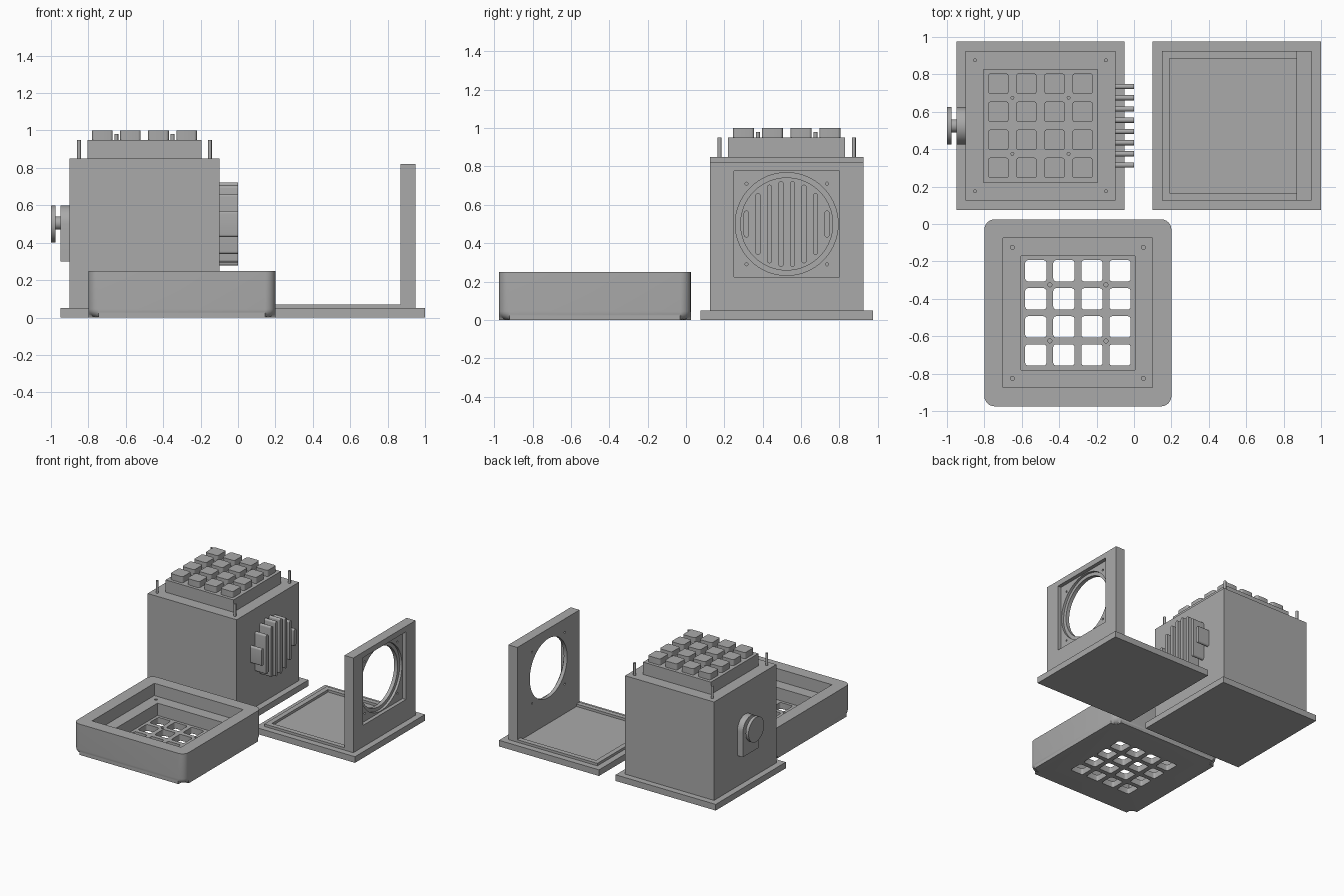
import bpy, bmesh, math
from mathutils import Vector

cube = bpy.data.objects.get("Cube")
if cube:
    bpy.data.objects.remove(cube, do_unlink=True)

GREY = bpy.data.materials.new("plain grey")
GREY.use_nodes = True
GREY.diffuse_color = (0.4, 0.4, 0.4, 1)
GREY.node_tree.nodes["Principled BSDF"].inputs["Base Color"].default_value = (0.4, 0.4, 0.4, 1)


def outline(w, h, r, r_low, seg):
    """Rounded rectangle, with its own radius for the two lower corners."""
    pts = []
    for k, (sx, sy) in enumerate([(1, 1), (-1, 1), (-1, -1), (1, -1)]):
        rad = r if sy > 0 else r_low
        steps = seg if rad > 0 else 0
        for i in range(steps + 1):
            a = math.pi / 2 * (k + i / max(steps, 1))
            p = Vector((sx * (w / 2 - rad) + rad * math.cos(a),
                        sy * (h / 2 - rad) + rad * math.sin(a)))
            if not pts or (p - pts[-1]).length > 1e-5:
                pts.append(p)
    if (pts[0] - pts[-1]).length < 1e-5:
        pts.pop()
    return pts


def prism(name, axis, centre, size, span, r=0, r_low=None, seg=6, round_base=0):
    """Extrude a rounded rectangle along x or z, across the given span."""
    pts = outline(*size, r, r if r_low is None else r_low, seg)
    bm = bmesh.new()
    rings = []
    for w in span:
        ring = []
        for p in pts:
            u, v = centre[0] + p.x, centre[1] + p.y
            ring.append(bm.verts.new((u, v, w) if axis == "z" else (w, u, v)))
        rings.append(ring)
    low, high = rings
    base = bm.faces.new(low[::-1])
    bm.faces.new(high)
    n = len(pts)
    for i in range(n):
        j = (i + 1) % n
        bm.faces.new((low[i], low[j], high[j], high[i]))
    if round_base:
        bmesh.ops.bevel(bm, geom=list(base.edges), offset=round_base, segments=6,
                        profile=0.5, affect="EDGES")
    bmesh.ops.recalc_face_normals(bm, faces=bm.faces)
    mesh = bpy.data.meshes.new(name)
    bm.to_mesh(mesh)
    bm.free()
    mesh.materials.append(GREY)
    obj = bpy.data.objects.new(name, mesh)
    bpy.context.scene.collection.objects.link(obj)
    return obj


def rod(name, axis, centre, radius, span, seg=4):
    return prism(name, axis, centre, (2 * radius, 2 * radius), span, radius, seg=seg)


def activate(obj):
    bpy.ops.object.select_all(action="DESELECT")
    obj.select_set(True)
    bpy.context.view_layer.objects.active = obj


def cut(target, *cutters):
    for cutter in cutters:
        mod = target.modifiers.new("cut", "BOOLEAN")
        mod.operation, mod.solver, mod.object = "DIFFERENCE", "EXACT", cutter
        activate(target)
        bpy.ops.object.modifier_apply(modifier=mod.name)
        bpy.data.objects.remove(cutter, do_unlink=True)


def grid(centre, offsets):
    return [(centre[0] + a, centre[1] + b) for a in offsets for b in offsets]


KEYS = (-0.225, -0.075, 0.075, 0.225)
PEGS = (-0.15, 0.15)
CORNERS = (-0.35, 0.35)

# Main housing with its keypad
C = (-0.5, 0.525)
prism("housing_base", "z", C, (0.9, 0.9), (0, 0.05))
prism("housing_body", "z", C, (0.8, 0.8), (0.05, 0.85))
prism("keypad_plinth", "z", C, (0.61, 0.61), (0.85, 0.95))
for c in grid(C, KEYS):
    prism("key", "z", c, (0.11, 0.11), (0.95, 1.0), 0.015, seg=4)
for c in grid(C, PEGS):
    rod("keypad_peg", "z", c, 0.01, (0.95, 0.98))
for c in grid(C, CORNERS):
    rod("corner_peg", "z", c, 0.01, (0.85, 0.95))

# Round grille of upright fins on the +x face
for i, half in enumerate((0.07, 0.16, 0.205, 0.223)):
    for side in (-1, 1):
        y = C[1] + side * (0.21 - 0.06 * i)
        prism("grille_fin", "x", (y, 0.5), (0.028, 2 * half), (-0.1, 0), 0.014, seg=5)

# Knob on the -x face
prism("knob_plate", "x", (C[1], 0.45), (0.2, 0.3), (-0.95, -0.9), 0.1, 0, seg=12)
rod("knob_shaft", "x", (C[1], 0.505), 0.035, (-0.98, -0.95), 8)
rod("knob_disc", "x", (C[1], 0.5), 0.1, (-1.0, -0.975), 12)

# Separate stand: base, raised rim and upright panel
prism("stand_base", "z", (0.55, 0.525), (0.9, 0.9), (0, 0.05))
rim = prism("stand_rim", "z", (0.51, 0.525), (0.72, 0.8), (0.05, 0.07))
cut(rim, prism("rim_cutter", "z", (0.59, 0.525), (0.8, 0.72), (0, 0.2)))
panel = prism("stand_panel", "x", (0.525, 0.435), (0.8, 0.77), (0.87, 0.95))
P = (0.525, 0.5)
cut(panel,
    prism("recess_cutter", "x", P, (0.55, 0.55), (0.92, 1.1)),
    rod("step_cutter", "x", P, 0.268, (0.9, 1.0), 16),
    rod("opening_cutter", "x", P, 0.24, (0.8, 1.0), 16),
    *[rod("screw_cutter", "x", c, 0.008, (0.8, 1.0), 3) for c in grid(P, (-0.21, 0.21))])

# Upturned lid with stepped cavity and key openings
T = (-0.3, -0.475)
lid = prism("lid", "z", T, (1, 1), (0, 0.25), 0.055, round_base=0.045)
cut(lid,
    prism("body_cutter", "z", T, (0.8, 0.8), (0.15, 0.4)),
    prism("plinth_cutter", "z", T, (0.61, 0.61), (0.05, 0.3)),
    *[prism("key_cutter", "z", c, (0.114, 0.114), (-0.1, 0.1), 0.016, seg=4) for c in grid(T, KEYS)],
    *[rod("peg_cutter", "z", c, 0.011, (0.02, 0.1)) for c in grid(T, PEGS)],
    *[rod("corner_cutter", "z", c, 0.011, (0.052, 0.2)) for c in grid(T, CORNERS)])

# Smooth the curved surfaces, keeping edges sharp
for obj in bpy.context.scene.objects:
    if obj.type == "MESH" and GREY.name in obj.data.materials:
        activate(obj)
        bpy.ops.object.shade_smooth_by_angle(angle=math.radians(32))
